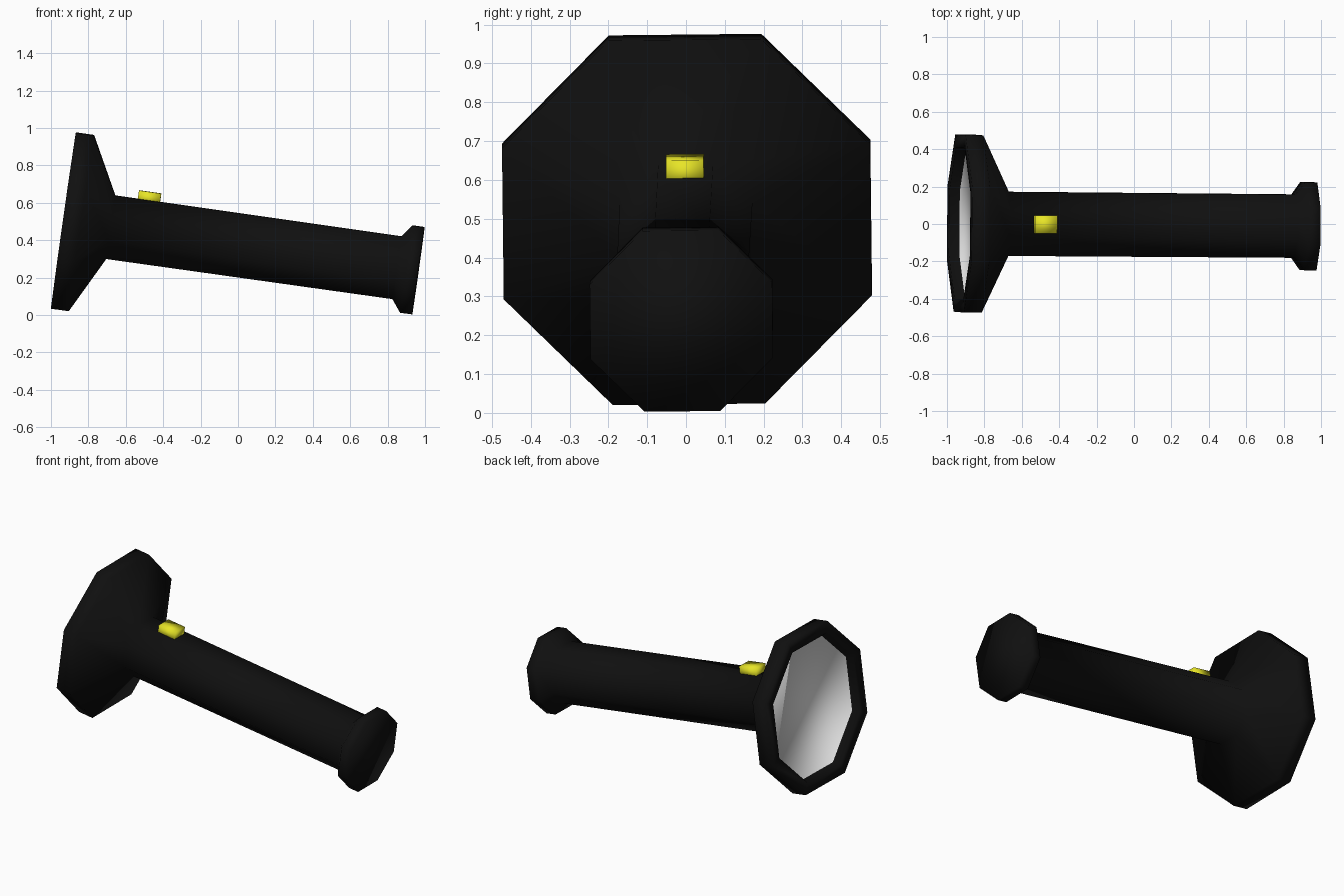
import bpy, bmesh
from math import radians, cos, sin, pi
from mathutils import Matrix, Euler, Vector

cube = bpy.data.objects.get("Cube")
if cube:
    bpy.data.objects.remove(cube)


def material(name, rgb):
    m = bpy.data.materials.new(name)
    m.use_nodes = True
    m.diffuse_color = (*rgb, 1)
    m.node_tree.nodes["Principled BSDF"].inputs["Base Color"].default_value = (*rgb, 1)
    return m


black = material("black casing", (0.005, 0.005, 0.005))
white = material("white lens", (0.8, 0.8, 0.8))
yellow = material("yellow switch", (0.8, 0.78, 0.02))

# Torch axis: local x runs from the lens to the tail cap
SIDES = 8
POSE = Matrix.Translation((-0.9325, 0.003, 0.505)) @ Euler(
    (radians(0.6), radians(8.05), radians(-0.45))).to_matrix().to_4x4()


def finish(name, bm, mats):
    bmesh.ops.recalc_face_normals(bm, faces=bm.faces[:])
    mesh = bpy.data.meshes.new(name)
    bm.to_mesh(mesh)
    bm.free()
    for m in mats:
        mesh.materials.append(m)
    mesh.shade_smooth()
    obj = bpy.data.objects.new(name, mesh)
    bpy.context.collection.objects.link(obj)
    obj.matrix_world = POSE
    return obj


def ring(bm, s, apothem):
    r = apothem / cos(pi / SIDES)
    angles = [(k + 0.5) * 2 * pi / SIDES for k in range(SIDES)]
    return [bm.verts.new((s, r * cos(a), r * sin(a))) for a in angles]


# Casing: (distance along axis, half width across flats), lens recess to tail
profile = [(0.057, 0.405), (0, 0.405), (0, 0.474), (0.096, 0.474),
           (0.255, 0.171), (1.8, 0.169), (1.851, 0.235), (1.916, 0.235)]
bm = bmesh.new()
rings = [ring(bm, s, a) for s, a in profile]
for a, b in zip(rings, rings[1:]):
    for i in range(SIDES):
        j = (i + 1) % SIDES
        bm.faces.new((a[i], a[j], b[j], b[i]))
lens = bm.faces.new(rings[0])
lens.material_index = 1
bm.faces.new(rings[-1])
finish("torch_casing", bm, [black, white])

# Slide switch on top of the barrel
bm = bmesh.new()
bmesh.ops.create_cube(bm, size=1)
bmesh.ops.scale(bm, vec=Vector((0.12, 0.097, 0.067)), verts=bm.verts[:])
bmesh.ops.translate(bm, vec=Vector((0.437, 0, 0.183)), verts=bm.verts[:])
finish("switch_button", bm, [yellow])
